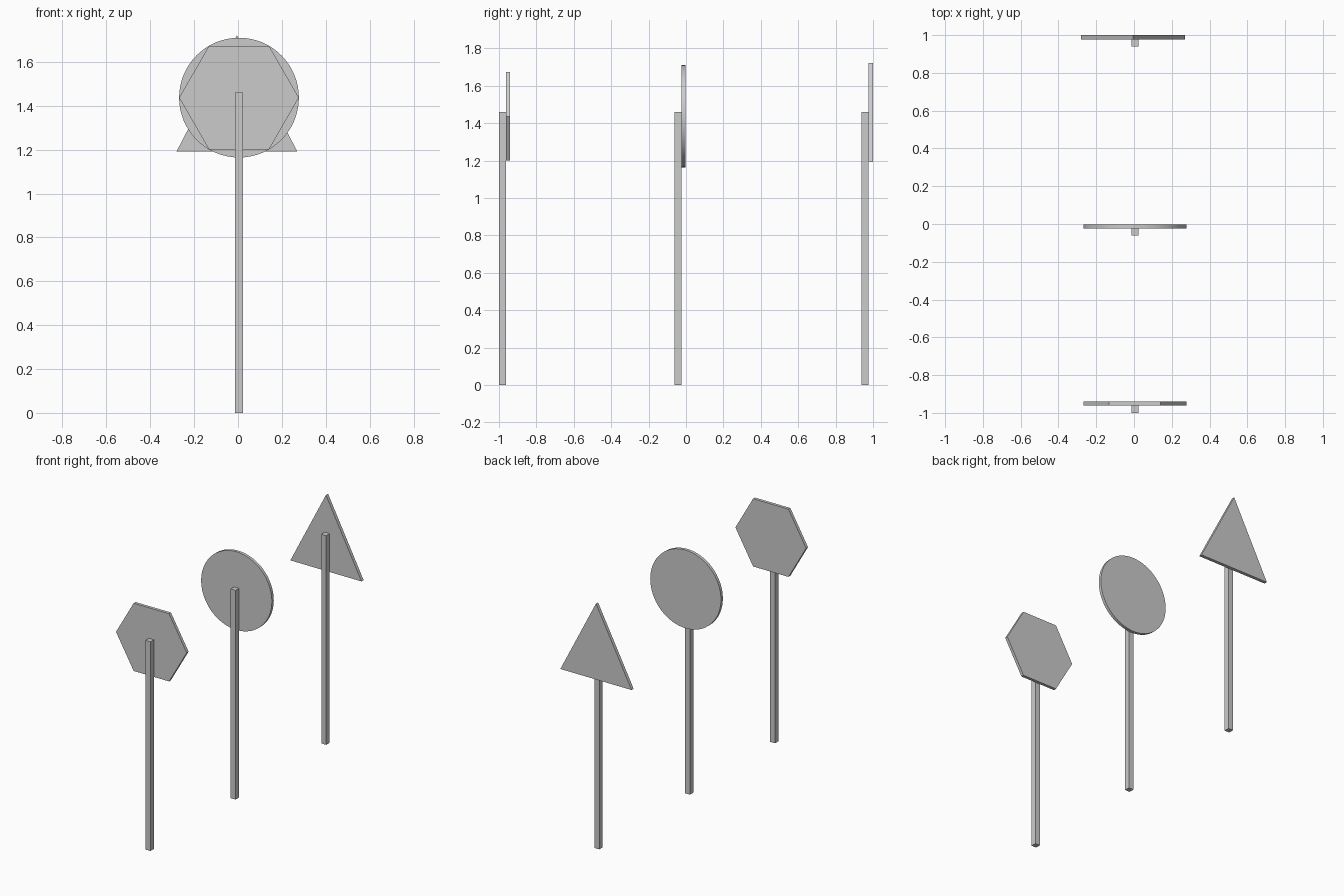
import bpy, bmesh, math

if "Cube" in bpy.data.objects:
    bpy.data.objects.remove(bpy.data.objects["Cube"])

POST_X, POST_W, POST_H = 0.0045, 0.038, 1.46
SIGN_Z, SIGN_R = 1.437, 0.273


def prism(name, outline, y0, y1, smooth=False):
    """Extrude an (x, z) outline from y0 to y1."""
    bm = bmesh.new()
    face = bm.faces.new([bm.verts.new((x, y0, z)) for x, z in outline])
    ext = bmesh.ops.extrude_face_region(bm, geom=[face])
    verts = [g for g in ext["geom"] if isinstance(g, bmesh.types.BMVert)]
    bmesh.ops.translate(bm, verts=verts, vec=(0, y1 - y0, 0))
    bmesh.ops.recalc_face_normals(bm, faces=bm.faces)
    mesh = bpy.data.meshes.new(name)
    bm.to_mesh(mesh)
    bm.free()
    obj = bpy.data.objects.new(name, mesh)
    bpy.context.collection.objects.link(obj)
    if smooth:
        bpy.ops.object.select_all(action="DESELECT")
        obj.select_set(True)
        bpy.context.view_layer.objects.active = obj
        bpy.ops.object.shade_smooth_by_angle(angle=math.radians(30))
    return obj


def regular(n):
    """Regular polygon outline with a corner pointing along +x."""
    return [(POST_X + SIGN_R * math.cos(2 * math.pi * i / n),
             SIGN_Z + SIGN_R * math.sin(2 * math.pi * i / n)) for i in range(n)]


triangle = [(-0.28, 1.192), (0.27, 1.192), (-0.005, 1.722)]

# Each sign: shape name, outline, post front y, plate thickness, smooth rim
signs = [
    ("hexagon", regular(6), -1.0, 0.021, False),
    ("round", regular(64), -0.061, 0.021, True),
    ("triangle", triangle, 0.939, 0.023, False),
]

h = POST_W / 2
post = [(POST_X - h, 0), (POST_X + h, 0), (POST_X + h, POST_H), (POST_X - h, POST_H)]

for shape, outline, y, thick, smooth in signs:
    back = y + POST_W
    prism(shape + "_sign_post", post, y, back)                          # square post
    prism(shape + "_sign_plate", outline, back, back + thick, smooth)   # plate behind it
